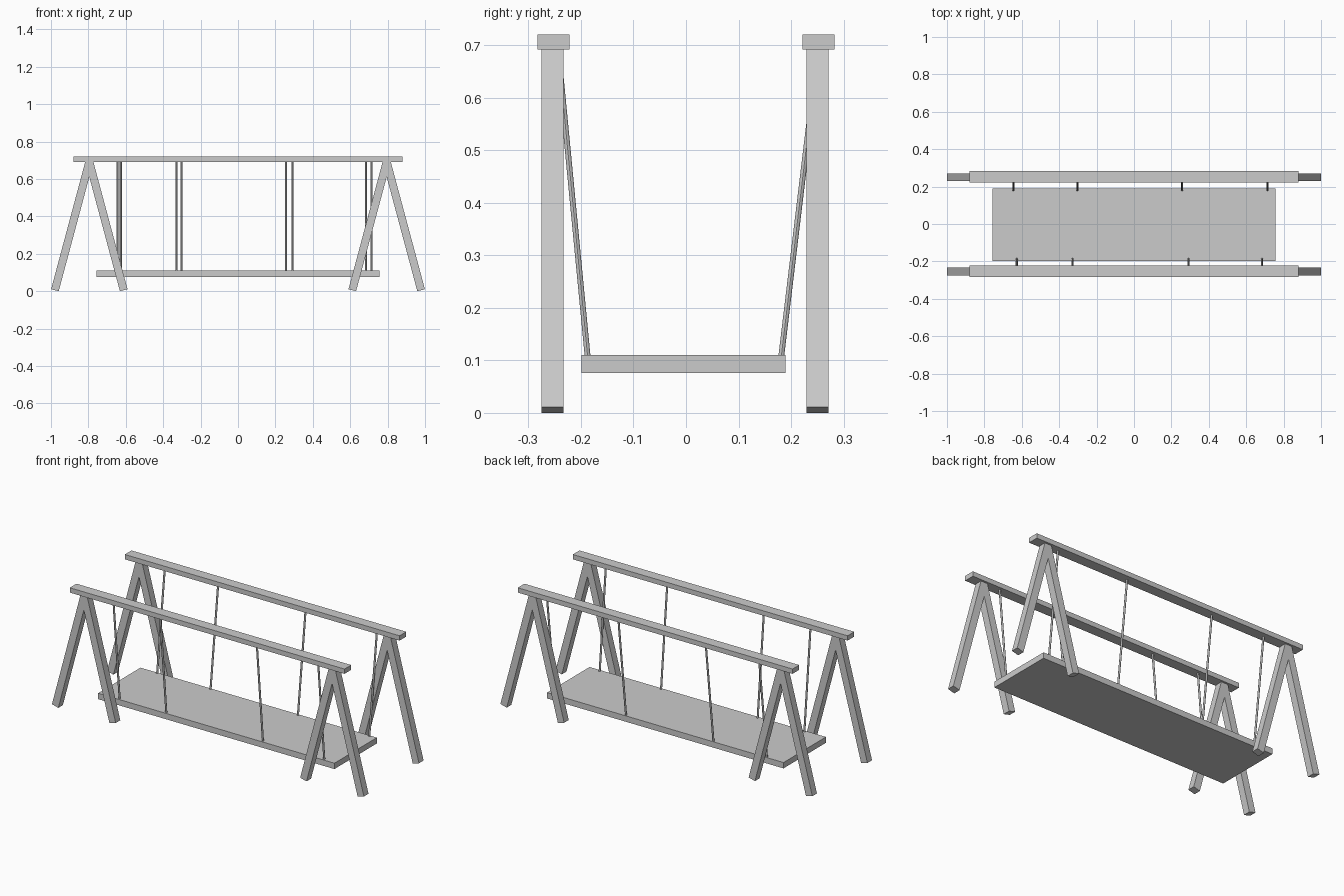
import bpy
from mathutils import Vector

old = bpy.data.objects.get("Cube")
if old:
    bpy.data.objects.remove(old, do_unlink=True)

grey = bpy.data.materials.new("plain grey")
grey.use_nodes = True
COLOUR = (0.6, 0.6, 0.6, 1)
grey.diffuse_color = COLOUR
grey.node_tree.nodes["Principled BSDF"].inputs["Base Color"].default_value = COLOUR


def box(name, low, high):
    low, high = Vector(low), Vector(high)
    bpy.ops.mesh.primitive_cube_add(size=1, location=(low + high) / 2)
    obj = bpy.context.object
    obj.name = name
    obj.scale = high - low
    obj.data.materials.append(grey)
    return obj


def strut(name, start, end, width, sides):
    """A bar with square-cut ends running between two points."""
    start, end = Vector(start), Vector(end)
    axis = end - start
    if sides == 4:
        bpy.ops.mesh.primitive_cube_add(size=1)
    else:
        bpy.ops.mesh.primitive_cylinder_add(vertices=sides, radius=0.5, depth=1)
    obj = bpy.context.object
    obj.name = name
    obj.location = (start + end) / 2
    obj.rotation_euler = Vector((0, 0, 1)).rotation_difference(axis).to_euler()
    obj.scale = (width, width, axis.length)
    obj.data.materials.append(grey)
    return obj


# Hanging deck
box("deck", (-0.757, -0.199, 0.076), (0.757, 0.189, 0.11))

# Per side: leg centre, rope y at deck and beam, rope x positions
SIDES = {
    "front": (-1, -0.254, -0.187, -0.244, (-0.627, -0.328, 0.291, 0.684)),
    "back": (1, 0.25, 0.181, 0.252, (-0.645, -0.303, 0.257, 0.714)),
}

for side, (sign, leg_y, deck_y, beam_y, rope_xs) in SIDES.items():
    # Top beam
    box(side + "_beam", (-0.88, sign * 0.252 - 0.0305, 0.692),
        (0.88, sign * 0.252 + 0.0305, 0.72))

    # Splayed legs, a pair at each end
    for end, x in (("right", -0.795), ("left", 0.795)):
        for place, splay in (("outer", 1), ("inner", -1)):
            lean = splay * (1 if x > 0 else -1)
            strut(f"{side}_{end}_{place}_leg", (x + lean * 0.184, leg_y, 0.0055),
                  (x, leg_y, 0.692), 0.042, 4)

    # Ropes
    for i, x in enumerate(rope_xs):
        rope = strut(f"{side}_rope_{i + 1}", (x, deck_y, 0.105),
                     (x, beam_y, 0.697), 0.011, 12)
        rope.select_set(True)
        bpy.ops.object.shade_smooth_by_angle()
